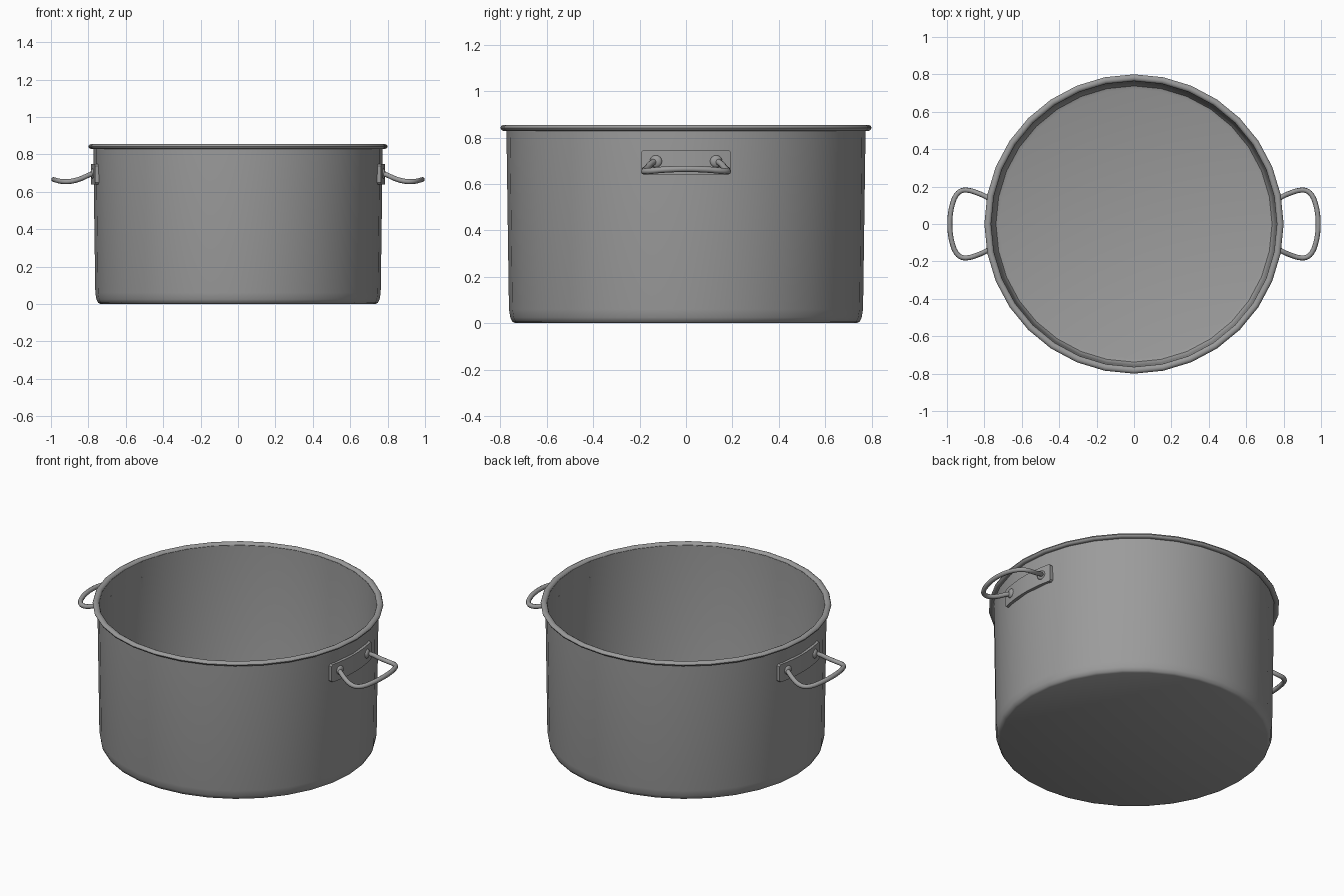
import bpy, bmesh, math
from mathutils import Vector

cube = bpy.data.objects.get("Cube")
if cube:
    bpy.data.objects.remove(cube, do_unlink=True)

# Brushed steel
steel = bpy.data.materials.new("steel grey")
steel.use_nodes = True
steel.diffuse_color = (0.33, 0.33, 0.33, 1)
steel.node_tree.nodes["Principled BSDF"].inputs["Base Color"].default_value = (0.33, 0.33, 0.33, 1)

SIDES = 32


def finish(name, bm, angle=40):
    bmesh.ops.recalc_face_normals(bm, faces=bm.faces)
    mesh = bpy.data.meshes.new(name)
    bm.to_mesh(mesh)
    bm.free()
    obj = bpy.data.objects.new(name, mesh)
    bpy.context.collection.objects.link(obj)
    mesh.materials.append(steel)
    smooth(obj, angle)
    return obj


def smooth(obj, angle):
    bpy.ops.object.select_all(action='DESELECT')
    obj.select_set(True)
    bpy.context.view_layer.objects.active = obj
    bpy.ops.object.shade_smooth_by_angle(angle=math.radians(angle))


def lathe(name, profile, closed=False):
    """Spin an (r, z) profile round the z axis; open ends are capped."""
    bm = bmesh.new()
    rings = []
    for r, z in profile:
        rings.append([bm.verts.new((r * math.cos(a), r * math.sin(a), z))
                      for a in (math.tau * i / SIDES for i in range(SIDES))])
    pairs = list(zip(rings, rings[1:]))
    if closed:
        pairs.append((rings[-1], rings[0]))
    for low, high in pairs:
        for i in range(SIDES):
            j = (i + 1) % SIDES
            bm.faces.new((low[i], low[j], high[j], high[i]))
    if not closed:
        bm.faces.new(rings[0])
        bm.faces.new(rings[-1])
    return finish(name, bm)


# Pot body: outer wall up, over the lip, inner wall down to the floor
lathe("pot_body", [(0.735, 0), (0.748, 0.006), (0.757, 0.025), (0.763, 0.06),
                   (0.774, 0.84), (0.764, 0.84), (0.754, 0.065),
                   (0.748, 0.035), (0.738, 0.018), (0.72, 0.012)])

# Rolled rim
lathe("rolled_rim", [(0.782 + 0.018 * math.cos(t), 0.842 + 0.0135 * math.sin(t))
                     for t in (math.tau * k / 10 for k in range(10))], closed=True)


def mount_plate(name, side):
    """Thin plate with clipped corners, bent round the pot wall."""
    bm = bmesh.new()
    half, low, high, clip, steps = 0.192, 0.64, 0.747, 0.009, 12
    ys = [-half, -half + clip]
    ys += [-half + clip + (2 * half - 2 * clip) * k / steps for k in range(1, steps + 1)]
    ys.append(half)
    cols = []
    for y in ys:
        inset = clip if abs(y) > half - clip / 2 else 0
        cols.append([bm.verts.new((side * math.sqrt(r * r - y * y), y, z))
                     for r, z in ((0.762, low + inset), (0.787, low + inset),
                                  (0.787, high - inset), (0.762, high - inset))])
    for a, b in zip(cols, cols[1:]):
        for i in range(4):
            j = (i + 1) % 4
            bm.faces.new((a[i], a[j], b[j], b[i]))
    bm.faces.new(cols[0])
    bm.faces.new(cols[-1])
    finish(name, bm, 30)


def boss(name, side, y):
    """Domed rivet where the wire meets the plate."""
    bm = bmesh.new()
    out = Vector((side * math.sqrt(0.787 ** 2 - y * y), y, 0)).normalized()
    bmesh.ops.create_uvsphere(bm, u_segments=16, v_segments=8, radius=0.027)
    for v in bm.verts:
        v.co.z *= 0.5
    turn = out.to_track_quat('Z', 'Y')
    for v in bm.verts:
        v.co = turn @ v.co + out * 0.786 + Vector((0, 0, 0.697))
    finish(name, bm, 60)


def wire_handle(name, side):
    """Bent wire loop, mirrored front to back about its middle."""
    half = [(0.765, 0.128, 0.697), (0.79, 0.145, 0.692), (0.835, 0.165, 0.672),
            (0.885, 0.18, 0.657), (0.922, 0.178, 0.654), (0.95, 0.155, 0.656),
            (0.971, 0.105, 0.661), (0.982, 0.05, 0.664)]
    path = half + [(0.985, 0, 0.665)] + [(x, -y, z) for x, y, z in reversed(half)]
    curve = bpy.data.curves.new(name, 'CURVE')
    curve.dimensions = '3D'
    curve.bevel_depth = 0.0135
    curve.bevel_resolution = 2
    curve.resolution_u = 3
    curve.use_fill_caps = True
    spline = curve.splines.new('BEZIER')
    spline.bezier_points.add(len(path) - 1)
    for point, (x, y, z) in zip(spline.bezier_points, path):
        point.co = (side * x, y, z)
        point.handle_left_type = point.handle_right_type = 'AUTO'
    curve.materials.append(steel)
    obj = bpy.data.objects.new(name, curve)
    bpy.context.collection.objects.link(obj)
    bpy.ops.object.select_all(action='DESELECT')
    obj.select_set(True)
    bpy.context.view_layer.objects.active = obj
    bpy.ops.object.convert(target='MESH')
    smooth(bpy.context.view_layer.objects.active, 60)


# Handles on both sides
for label, side in (("left", 1), ("right", -1)):
    mount_plate(label + "_mount_plate", side)
    wire_handle(label + "_wire_handle", side)
    for end, y in (("front", -0.13), ("back", 0.13)):
        boss(label + "_" + end + "_rivet", side, y)
